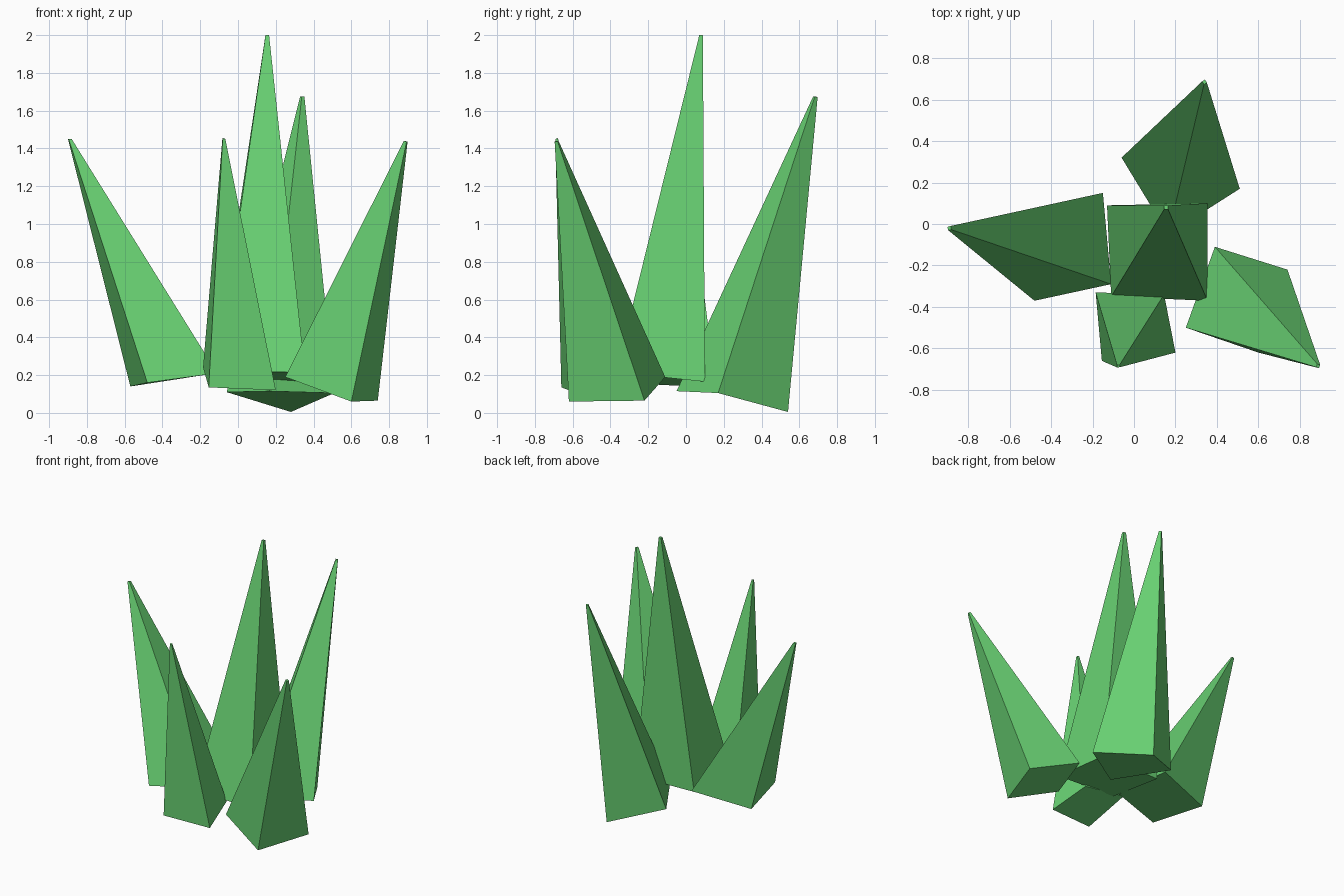
import bpy
import bmesh
from mathutils import Vector

cube = bpy.data.objects.get("Cube")
if cube:
    bpy.data.objects.remove(cube, do_unlink=True)

# Single leaf colour
green = bpy.data.materials.new("leaf_green")
green.use_nodes = True
color = (0.14, 0.64, 0.17, 1.0)
green.diffuse_color = color
bsdf = green.node_tree.nodes["Principled BSDF"]
bsdf.inputs["Base Color"].default_value = color
bsdf.inputs["Roughness"].default_value = 0.8


def spike(name, tip, base, tip_scale=0.04):
    """Four-sided blade from a base quad up to a tiny blunt tip."""
    bm = bmesh.new()
    corners = [Vector(c) for c in base]
    centre = sum(corners, Vector()) / len(corners)
    low = [bm.verts.new(c) for c in corners]
    high = [bm.verts.new(Vector(tip) + (c - centre) * tip_scale) for c in corners]
    bm.faces.new(low[::-1])
    bm.faces.new(high)
    for i in range(4):
        j = (i + 1) % 4
        bm.faces.new((low[i], low[j], high[j], high[i]))
    bmesh.ops.recalc_face_normals(bm, faces=bm.faces)
    mesh = bpy.data.meshes.new(name)
    bm.to_mesh(mesh)
    bm.free()
    mesh.materials.append(green)
    obj = bpy.data.objects.new(name, mesh)
    bpy.context.collection.objects.link(obj)


# Upright middle blade
spike("center_blade", (0.155, 0.08, 2.0),
      [(-0.11, -0.35, 0.22), (0.355, -0.37, 0.215), (0.355, 0.1, 0.165), (-0.13, 0.09, 0.17)])

# Outer blades, leaning outwards
spike("back_blade", (0.34, 0.685, 1.674),
      [(0.165, -0.05, 0.115), (0.51, 0.17, 0.105), (0.28, 0.54, 0.005), (-0.06, 0.32, 0.11)])
spike("left_blade", (0.888, -0.685, 1.438),
      [(0.25, -0.5, 0.19), (0.6, -0.62, 0.06), (0.74, -0.22, 0.065), (0.39, -0.11, 0.19)])
spike("right_blade", (-0.89, -0.02, 1.45),
      [(-0.57, 0.04, 0.14), (-0.48, -0.37, 0.16), (-0.11, -0.29, 0.21), (-0.15, 0.15, 0.205)])
spike("front_blade", (-0.075, -0.685, 1.452),
      [(-0.155, -0.66, 0.135), (0.2, -0.62, 0.12), (0.145, -0.34, 0.2), (-0.185, -0.33, 0.24)])
